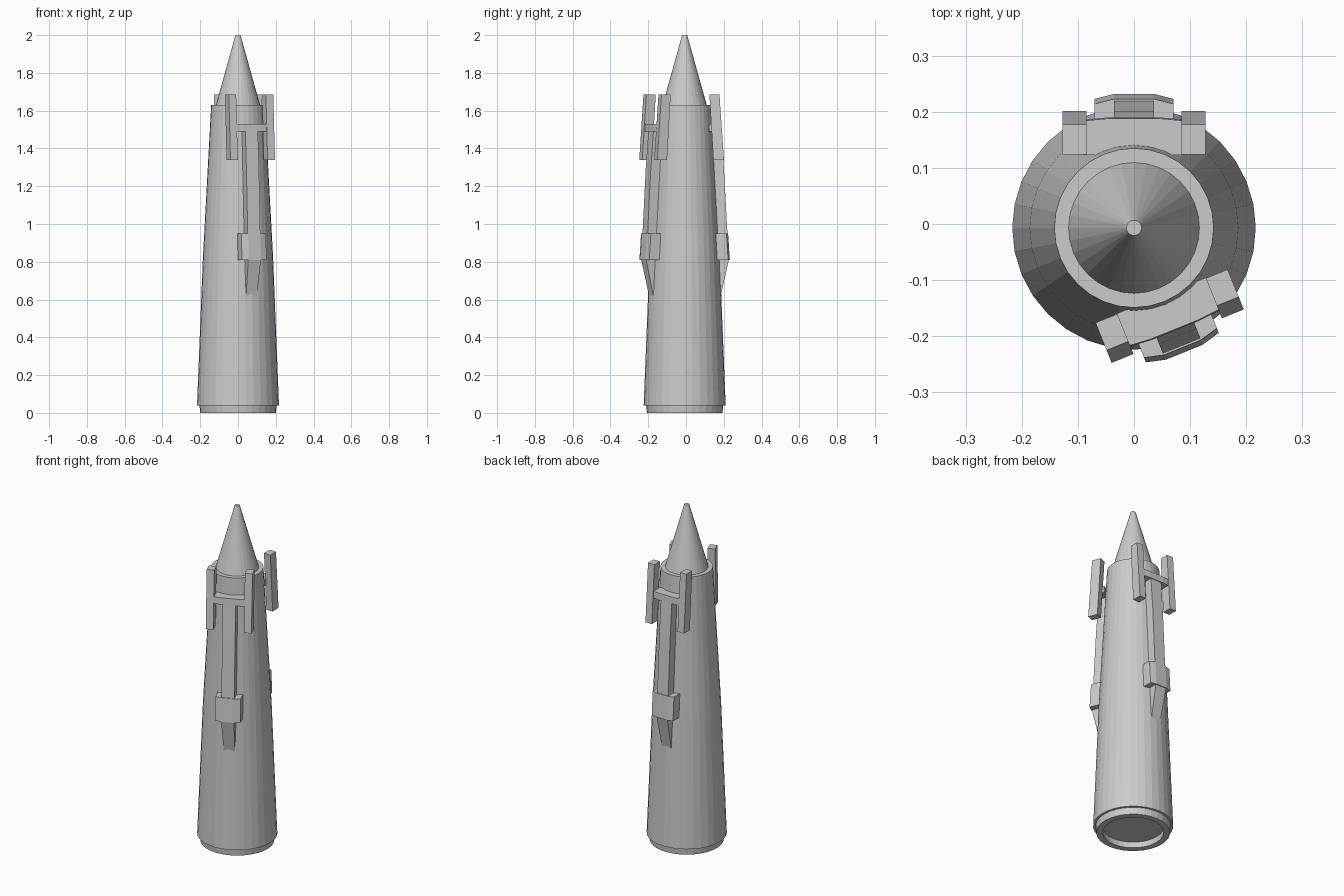
import bpy, bmesh, math
from mathutils import Matrix

if "Cube" in bpy.data.objects:
    bpy.data.objects.remove(bpy.data.objects["Cube"])

AXIS_Y = -0.007   # the turned body sits slightly off the y centre
SIDES = 32


def finish(name, bm):
    bmesh.ops.recalc_face_normals(bm, faces=bm.faces)
    mesh = bpy.data.meshes.new(name)
    bm.to_mesh(mesh)
    bm.free()
    obj = bpy.data.objects.new(name, mesh)
    bpy.context.collection.objects.link(obj)
    return obj


def loft(name, rings):
    """Join equal-length loops of points and cap both ends."""
    bm = bmesh.new()
    loops = [[bm.verts.new(p) for p in ring] for ring in rings]
    n = len(loops[0])
    for a, b in zip(loops, loops[1:]):
        for i in range(n):
            j = (i + 1) % n
            bm.faces.new((a[i], a[j], b[j], b[i]))
    bm.faces.new(loops[0])
    bm.faces.new(loops[-1])
    return finish(name, bm)


def lathe(name, profile):
    step = math.tau / SIDES
    obj = loft(name, [[(r * math.cos(i * step), r * math.sin(i * step), z)
                       for i in range(SIDES)] for r, z in profile])
    obj.location.y = AXIS_Y
    return obj


def block(name, levels, azimuth, x=0.0, bulge=0.0):
    """Radial block; each level is (z, half width, inner r, outer r)."""
    rings = []
    for z, w, inner, outer in levels:
        rings.append([(x - w, inner, z), (x + w, inner, z),
                      (x + w, outer - bulge, z), (x + w / 2, outer, z),
                      (x - w / 2, outer, z), (x - w, outer - bulge, z)])
    obj = loft(name, rings)
    obj.data.transform(Matrix.Rotation(math.radians(azimuth), 4, 'Z'))
    obj.location.y = AXIS_Y
    return obj


# Tapered body with stepped foot and recessed base
lathe("body", [(0.165, 0.035), (0.165, 0.0), (0.2, 0.0), (0.204, 0.04),
               (0.217, 0.04), (0.186, 0.82), (0.142, 1.63)])

# Pointed nose with a small flat tip
lathe("nose_cone", [(0.118, 1.625), (0.0135, 2.0)])

# Two side brackets: one at the back, one at the front right
for tag, az in (("back", 0), ("front", -158)):
    # Pair of upright fork prongs
    for side, s in (("left", -1), ("right", 1)):
        block(f"{tag}_prong_{side}",
              [(1.34, 0.021, 0.152, 0.208), (1.685, 0.021, 0.131, 0.184)],
              az, x=s * 0.106)
    # Crossbar between the prongs
    block(f"{tag}_crossbar",
          [(1.49, 0.09, 0.13, 0.197), (1.53, 0.09, 0.13, 0.195)], az, bulge=0.004)
    # Long stem running down the body
    block(f"{tag}_stem",
          [(0.9, 0.036, 0.16, 0.229), (1.29, 0.036, 0.14, 0.208),
           (1.5, 0.036, 0.13, 0.192)], az)
    # Clamp block
    block(f"{tag}_clamp",
          [(0.81, 0.07, 0.15, 0.239), (0.95, 0.07, 0.15, 0.23)], az, bulge=0.009)
    # Tapering wedge below the clamp
    block(f"{tag}_wedge",
          [(0.62, 0.031, 0.17, 0.191), (0.82, 0.036, 0.16, 0.236)], az)
